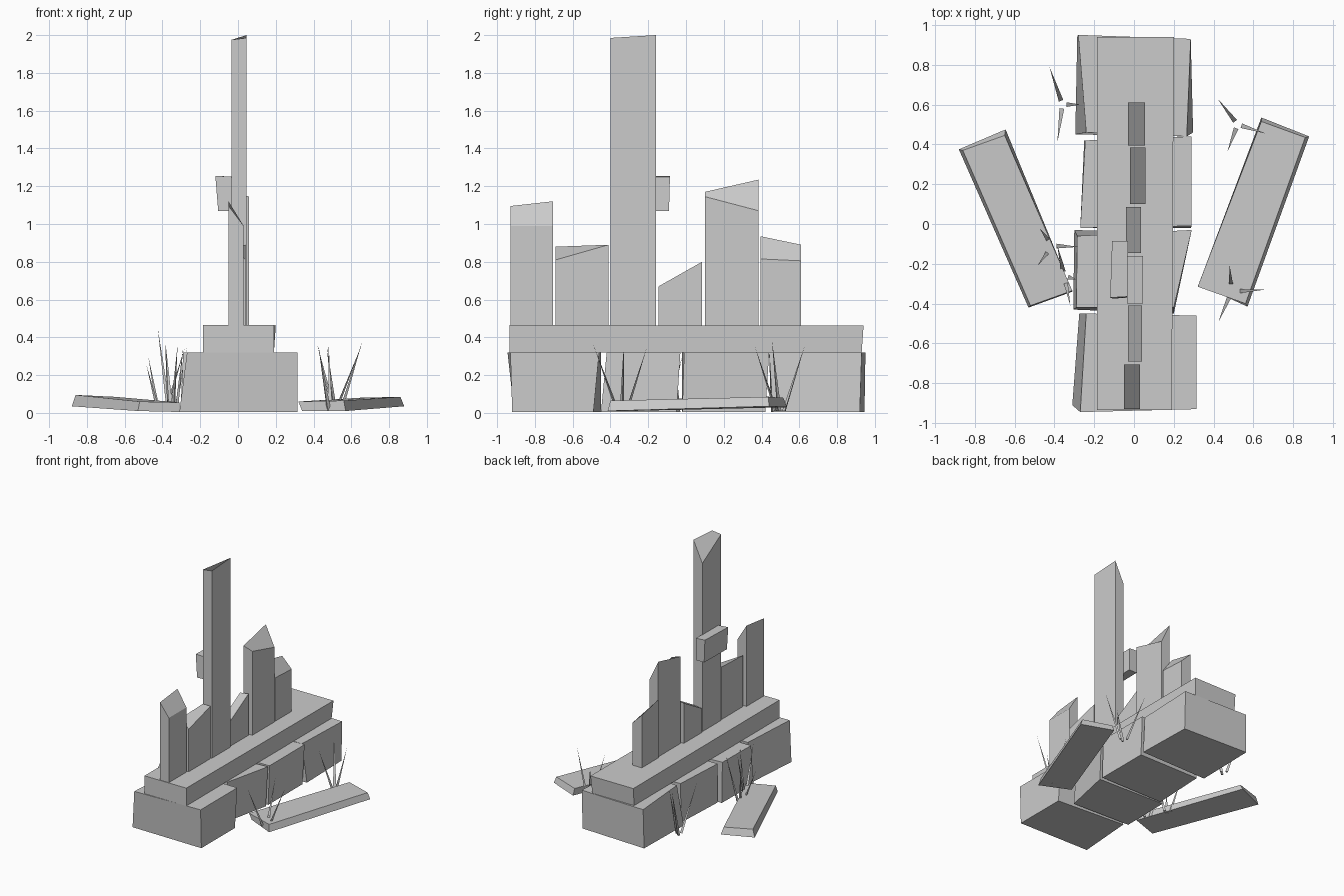
import bpy, bmesh, math
from mathutils import Vector

mat = bpy.data.materials.new("pale_grey")
mat.diffuse_color = (0.6, 0.6, 0.6, 1)


def finish(name, bm):
    bmesh.ops.recalc_face_normals(bm, faces=bm.faces)
    me = bpy.data.meshes.new(name)
    bm.to_mesh(me)
    bm.free()
    me.materials.append(mat)
    ob = bpy.data.objects.new(name, me)
    bpy.context.collection.objects.link(ob)
    return ob


def hexa(name, bottom, top):
    """Six-sided solid from 4 bottom and 4 top corners (same winding)."""
    bm = bmesh.new()
    b = [bm.verts.new(p) for p in bottom]
    t = [bm.verts.new(p) for p in top]
    bm.faces.new(b)
    bm.faces.new(t)
    for i in range(4):
        j = (i + 1) % 4
        bm.faces.new((b[i], b[j], t[j], t[i]))
    return finish(name, bm)


def at(points, z):
    return [(x, y, z) for x, y in points]


# corner order: front left, front right, back right, back left
def rect(x0, x1, y0, y1):
    return [(x0, y0), (x1, y0), (x1, y1), (x0, y1)]


# foundation blocks, slightly irregular
hexa("foundation_block_1",
     at([(-.31, -.91), (.315, -.92), (.315, -.49), (-.275, -.45)], .005),
     at([(-.27, -.945), (.315, -.93), (.315, -.46), (-.24, -.45)], .32))
hexa("foundation_block_2",
     at([(-.305, -.43), (.20, -.45), (.285, -.05), (-.30, -.03)], .005),
     at([(-.29, -.42), (.20, -.42), (.29, -.03), (-.285, -.06)], .32))
hexa("foundation_block_3",
     at([(-.27, -.02), (.285, -.02), (.285, .42), (-.25, .42)], .005),
     at([(-.27, -.02), (.29, -.01), (.29, .44), (-.245, .42)], .32))
hexa("foundation_block_4",
     at([(-.295, .45), (.297, .46), (.285, .92), (-.285, .945)], .005),
     at([(-.24, .46), (.265, .44), (.285, .93), (-.28, .95)], .32))

# long cap stone
hexa("cap_stone", at(rect(-.185, .19, -.935, .93), .32),
     [(-.185, -.935, .465), (.19, -.935, .465), (.20, .94, .462), (-.185, .94, .462)])

# upright broken boards: x0, x1, y0, y1, top heights (FL, FR, BR, BL)
boards = [
    (-.05, .03, -.93, -.705, (1.095, .99, .99, 1.12)),
    (-.03, .04, -.69, -.41, (.88, .81, .89, .89)),
    (-.035, .045, -.40, -.16, (1.975, 1.985, 2.0, 1.83)),
    (-.04, .035, -.145, .085, (.66, .67, .80, .79)),
    (-.02, .058, .10, .385, (1.17, 1.145, 1.07, 1.235)),
    (-.03, .055, .395, .61, (.935, .815, .805, .89)),
]
for i, (x0, x1, y0, y1, hs) in enumerate(boards):
    r = rect(x0, x1, y0, y1)
    hexa(f"upright_board_{i + 1}", at(r, .46), [(x, y, h) for (x, y), h in zip(r, hs)])

# short rail stub on the tall board
hexa("rail_stub",
     [(-.105, -.375, 1.07), (-.035, -.37, 1.07), (-.03, -.09, 1.07), (-.10, -.09, 1.07)],
     [(-.12, -.37, 1.255), (-.035, -.365, 1.25), (-.03, -.085, 1.25), (-.11, -.085, 1.255)])

# fallen slabs, raised a little at the far end
hexa("fallen_slab_left",
     [(-.53, -.42, .01), (-.31, -.34, .005), (-.645, .475, .035), (-.88, .375, .035)],
     [(-.52, -.41, .06), (-.31, -.335, .055), (-.65, .445, .085), (-.86, .37, .095)])
hexa("fallen_slab_right",
     [(.34, -.31, .01), (.57, -.415, .01), (.88, .44, .035), (.64, .535, .03)],
     [(.32, -.315, .06), (.56, -.40, .065), (.86, .435, .085), (.64, .515, .08)])


# grass tufts: base followed by blade tips
def tuft(name, base, tips):
    bm = bmesh.new()
    base = Vector((*base, 0))
    for tip in tips:
        tip = Vector(tip)
        out = Vector((tip.x - base.x, tip.y - base.y, 0)).normalized()
        side = Vector((-out.y, out.x, 0)) * .012
        root = base + out * .02
        root.z = .01
        ring = [bm.verts.new(root + side), bm.verts.new(root - side),
                bm.verts.new(root + out * .015)]
        point = bm.verts.new(tip)
        bm.faces.new(ring)
        for k in range(3):
            bm.faces.new((ring[k], ring[(k + 1) % 3], point))
    finish(name, bm)


tuft("grass_tuft_back_left", (-.36, .60),
     [(-.425, .79, .45), (-.385, .41, .36), (-.27, .60, .35)])
tuft("grass_tuft_middle_left", (-.41, -.11),
     [(-.475, -.02, .30), (-.485, -.21, .255), (-.28, -.115, .35)])
tuft("grass_tuft_front_left", (-.35, -.26),
     [(-.385, -.11, .38), (-.29, -.28, .35), (-.32, -.41, .36)])
tuft("grass_tuft_back_right", (.52, .50),
     [(.42, .63, .36), (.47, .365, .35), (.66, .455, .385)])
tuft("grass_tuft_front_right", (.49, -.34),
     [(.48, -.205, .355), (.655, -.33, .36), (.425, -.49, .36)])
